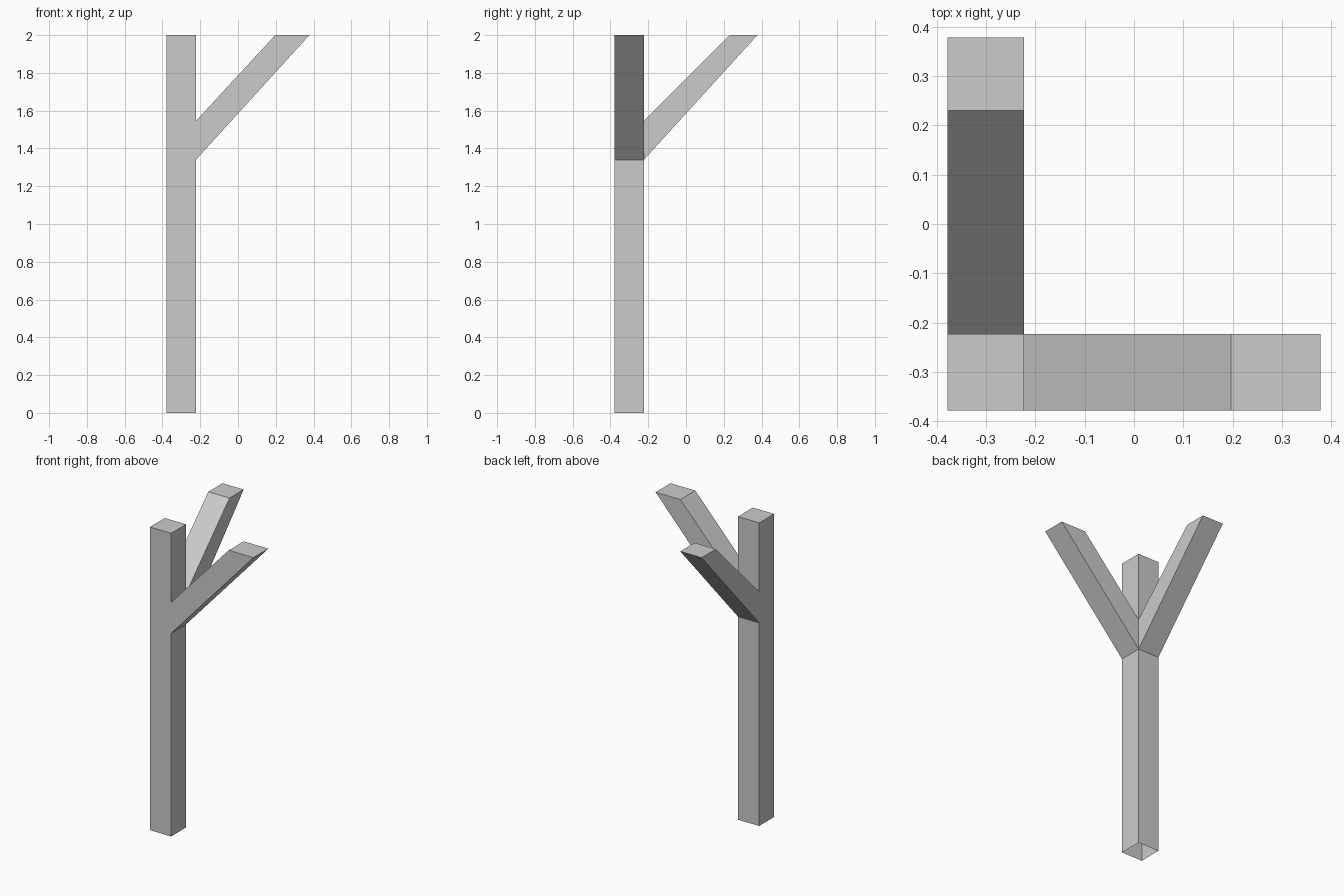
import bpy, bmesh
from mathutils import Vector

if "Cube" in bpy.data.objects:
    bpy.data.objects.remove(bpy.data.objects["Cube"])

E = 0.378                     # outer extent
IN = -0.223                   # inner side of the post
FORK = (1.34, 1.545)          # heights where the branches leave the post

bm = bmesh.new()

# Square post, open underneath
w = IN + E
bmesh.ops.create_cube(bm, size=1)
for v in bm.verts:
    v.co = Vector(((v.co.x + 0.5) * w - E, (v.co.y + 0.5) * w - E, (v.co.z + 0.5) * 2))
bottom = [f for f in bm.faces if f.normal.z < -0.9]
bmesh.ops.delete(bm, geom=bottom, context='FACES_ONLY')

# Loops bounding the fork
for z in FORK:
    bmesh.ops.bisect_plane(bm, geom=bm.verts[:] + bm.edges[:] + bm.faces[:],
                           plane_co=(0, 0, z), plane_no=(0, 0, 1))


def branch(axis, top_inner):
    """Extrude the fork face on the + side of an axis into a slanted branch."""
    mid = sum(FORK) / 2
    bm.normal_update()
    face = next(f for f in bm.faces if f.normal[axis] > 0.9
                and abs(f.calc_center_median().z - mid) < 0.02)
    tip = bmesh.ops.extrude_discrete_faces(bm, faces=[face])['faces'][0]
    for v in tip.verts:
        v.co[axis] = E if v.co.z < mid else top_inner
        v.co.z = 2


# Right and rear branches, cut level at the top
branch(0, 0.197)
branch(1, 0.23)

bmesh.ops.recalc_face_normals(bm, faces=bm.faces[:])
mesh = bpy.data.meshes.new("forked_post")
bm.to_mesh(mesh)
bm.free()
bpy.context.collection.objects.link(bpy.data.objects.new("forked_post", mesh))
